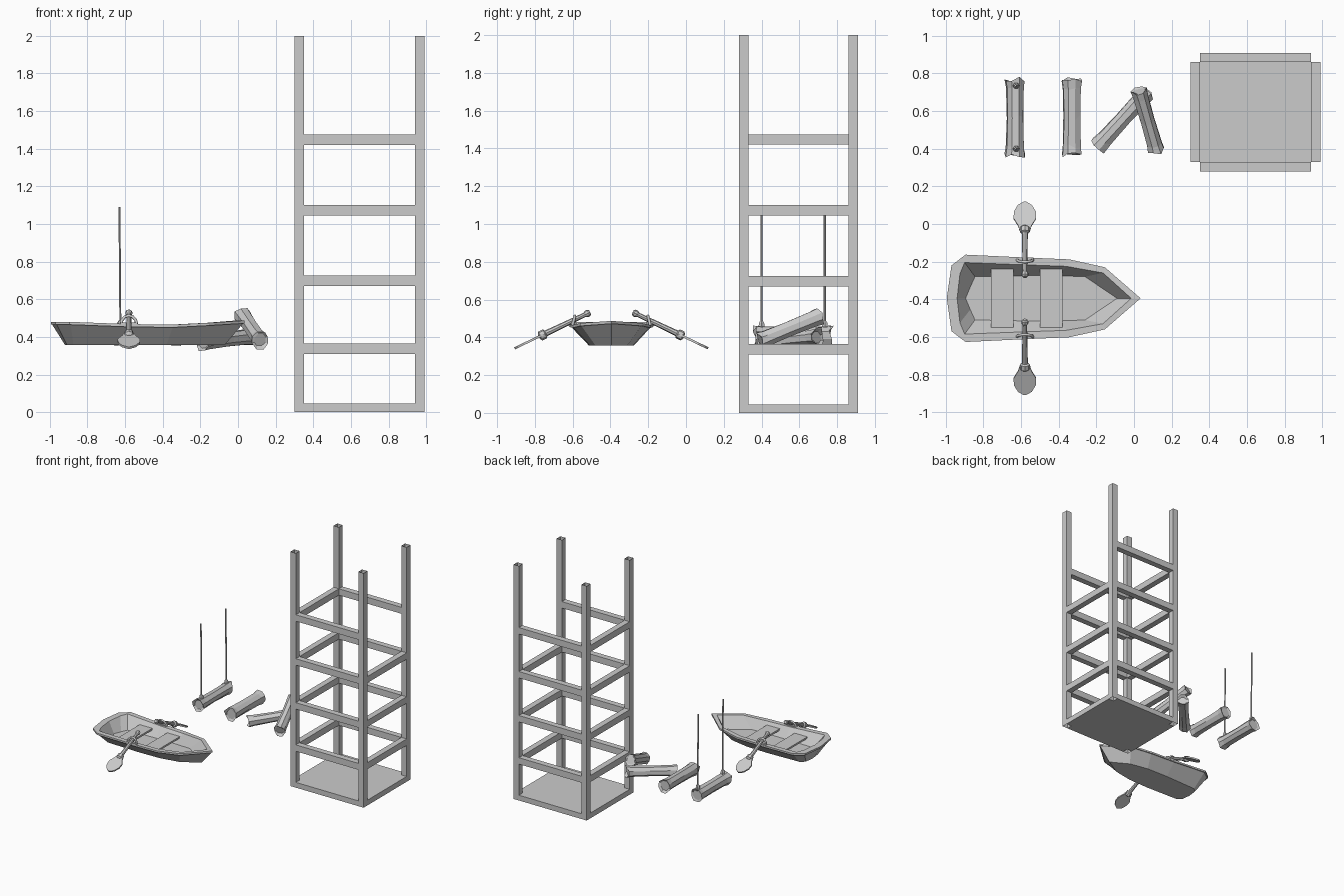
import bpy, bmesh, math, random
from mathutils import Vector, Matrix

if "Cube" in bpy.data.objects:
    bpy.data.objects.remove(bpy.data.objects["Cube"])

random.seed(4)


def finish(bm, name):
    bmesh.ops.recalc_face_normals(bm, faces=bm.faces[:])
    me = bpy.data.meshes.new(name)
    bm.to_mesh(me)
    bm.free()
    ob = bpy.data.objects.new(name, me)
    bpy.context.collection.objects.link(ob)
    return ob


def box(name, lo, hi, open_ends=False):
    lo, hi = Vector(lo), Vector(hi)
    bm = bmesh.new()
    bmesh.ops.create_cube(bm, size=1)
    if open_ends:
        bmesh.ops.delete(bm, geom=[f for f in bm.faces if abs(f.normal.z) > .5], context='FACES')
    for v in bm.verts:
        v.co = Vector(((lo + hi) / 2)[i] + v.co[i] * (hi - lo)[i] for i in range(3))
    return finish(bm, name)


def loft(name, rings):
    """Skin a list of equal-length point loops and cap both ends."""
    bm = bmesh.new()
    rows = [[bm.verts.new(p) for p in r] for r in rings]
    n = len(rows[0])
    for a, b in zip(rows, rows[1:]):
        for i in range(n):
            bm.faces.new((a[i], a[(i + 1) % n], b[(i + 1) % n], b[i]))
    bm.faces.new(rows[0][::-1])
    bm.faces.new(rows[-1])
    return finish(bm, name)


def tube(name, a, b, profile, sides=8):
    """Round bar along a-b; profile holds (fraction, radius)."""
    a, b = Vector(a), Vector(b)
    q = (b - a).to_track_quat('Z', 'Y')
    return loft(name, [[a.lerp(b, t) + q @ Vector((r * math.cos(k * math.tau / sides),
                r * math.sin(k * math.tau / sides), 0)) for k in range(sides)] for t, r in profile])


# --- Tower: open-ended posts, rails and plank floor
X0, X1, Y0, Y1, W = .30, .99, .28, .91, .05
for x in (X0, X1 - W):
    for y in (Y0, Y1 - W):
        box("tower_post", (x, y, 0), (x + W, y + W, 2), True)
for i, z in enumerate((.31, .67, 1.045, 1.42)):
    for y in (Y0, Y1 - W):
        box("tower_rail", (X0 + W, y, z), (X1 - W, y + W, z + .055))
    for x in (X0, X1 - W):
        if i < 3 or x == X0:      # the top of the right side stays open
            box("tower_side_rail", (x, Y0 + W, z), (x + W, Y1 - W, z + .055))
edges = (.35, .50, .65, .80, .94)
for a, b in zip(edges, edges[1:]):
    box("floor_plank", (a, Y0, 0), (b, Y1, .045))
for x in (X0, X1 - W):
    box("floor_edge", (x, Y0 + W, 0), (x + W, Y1 - W, .045))

# --- Boat hull: nested outlines, half given and mirrored over the keel
CY = -.395
RIM_Z = (.48, .48, .48, .468, .465, .475, .487)
outer = [(-.995, 0), (-.97, .175), (-.895, .232), (-.58, .217), (-.345, .207), (-.155, .165), (.035, 0)]
inner = [(-.94, 0), (-.925, .13), (-.90, .19), (-.58, .178), (-.36, .17), (-.165, .135), (-.015, 0)]
floor = [(-.895, 0), (-.87, .06), (-.845, .115), (-.58, .12), (-.40, .12), (-.26, .115), (-.09, 0)]
keel = [(-.92, 0), (-.91, .08), (-.875, .11), (-.58, .12), (-.38, .115), (-.22, .085), (-.07, 0)]


def ring(half, zs, s=1):
    pts = [(x, CY + h * s, z) for (x, h), z in zip(half, zs)]
    return pts + [(x, CY - h * s, z) for (x, h), z in list(zip(half, zs))[-2:0:-1]]


lip = [((x + .475) * .985 - .475, h * .96) for x, h in outer]
loft("boat_hull", [ring(keel, [.358] * 7), ring(lip, [z - .015 for z in RIM_Z]),
                   ring(outer, [z - .015 for z in RIM_Z]), ring(outer, RIM_Z),
                   ring(inner, RIM_Z), ring(floor, [.385] * 7)])
for x in (-.76, -.50):
    box("boat_seat", (x, CY - .155, .425), (x + .12, CY + .155, .44))

# --- Oars with flat blades and arched rowlocks, one per side
OX = -.58
for s in (1, -1):
    grip = Vector((OX, CY + s * .113, .533))
    tip = Vector((OX, CY + s * .512, .342))
    tube("oar_shaft", grip, grip.lerp(tip, .68),
         [(0, .012), (.03, .019), (.07, .019), (.11, .012), (.5, .014), (.86, .016), (.88, .026), (.97, .026), (1, .012)])
    side = Vector((1, 0, 0))
    nor = (tip - grip).normalized().cross(side)
    outline = [(.62, .028), (.68, .035), (.78, .06), (.87, .058), (.955, .037), (1, .006)]
    pts = [(t, w) for t, w in outline] + [(t, -w) for t, w in reversed(outline)]
    loft("oar_blade", [[grip.lerp(tip, t) + side * w + nor * d for t, w in pts] for d in (-.006, .006)])

    cu = bpy.data.curves.new("rowlock", 'CURVE')
    cu.dimensions = '3D'
    cu.bevel_depth = .008
    cu.bevel_resolution = 1
    cu.use_fill_caps = True
    sp = cu.splines.new('POLY')
    sp.points.add(6)
    for k, p in enumerate(sp.points):
        a = math.pi * k / 6
        p.co = (OX + .042 * math.cos(a), CY + s * (.205 - .012 * math.sin(a)), .465 + .048 * math.sin(a), 1)
    bpy.context.collection.objects.link(bpy.data.objects.new("rowlock", cu))
    box("rowlock_plate", (OX - .045, CY + s * .205 - .012, .462), (OX + .045, CY + s * .205 + .012, .476))


# --- Logs: uneven bark, flared ragged ends
def log(name, a, b, r):
    a, b = Vector(a), Vector(b)
    axis = (b - a).normalized()
    q = (b - a).to_track_quat('Z', 'Y')
    n = 8
    wob = [random.uniform(.88, 1.08) for _ in range(n)]
    rings = []
    for t, f, j in ((.03, .8, 0), (0, 1.13, .014), (.12, 1.0, .01), (.5, .94, .02),
                    (.88, 1.0, .01), (1, 1.13, .014), (.97, .8, 0)):
        row = []
        for k in range(n):
            ang = math.tau * (k + .5) / n
            rr = r * f * wob[k] * random.uniform(.96, 1.04)
            row.append(a.lerp(b, t) + axis * random.uniform(-j, j)
                       + q @ Vector((rr * math.cos(ang), rr * math.sin(ang), 0)))
        rings.append(row)
    loft(name, rings)


log("hanging_log", (-.63, .365, .41), (-.63, .77, .41), .052)
log("loose_log", (-.33, .365, .41), (-.33, .77, .41), .052)
log("fallen_log", (-.19, .415, .37), (.07, .70, .40), .045)
log("leaning_log", (.025, .715, .515), (.12, .385, .38), .042)

# --- Ropes holding the first log
for y in (.40, .735):
    tube("rope", (-.625, y, .44), (-.63, y, 1.09), [(0, .006), (1, .006)], 6)
    tube("rope_knot", (-.626, y, .445), (-.626, y, .49), [(0, .012), (.3, .018), (.7, .016), (1, .006)], 6)
